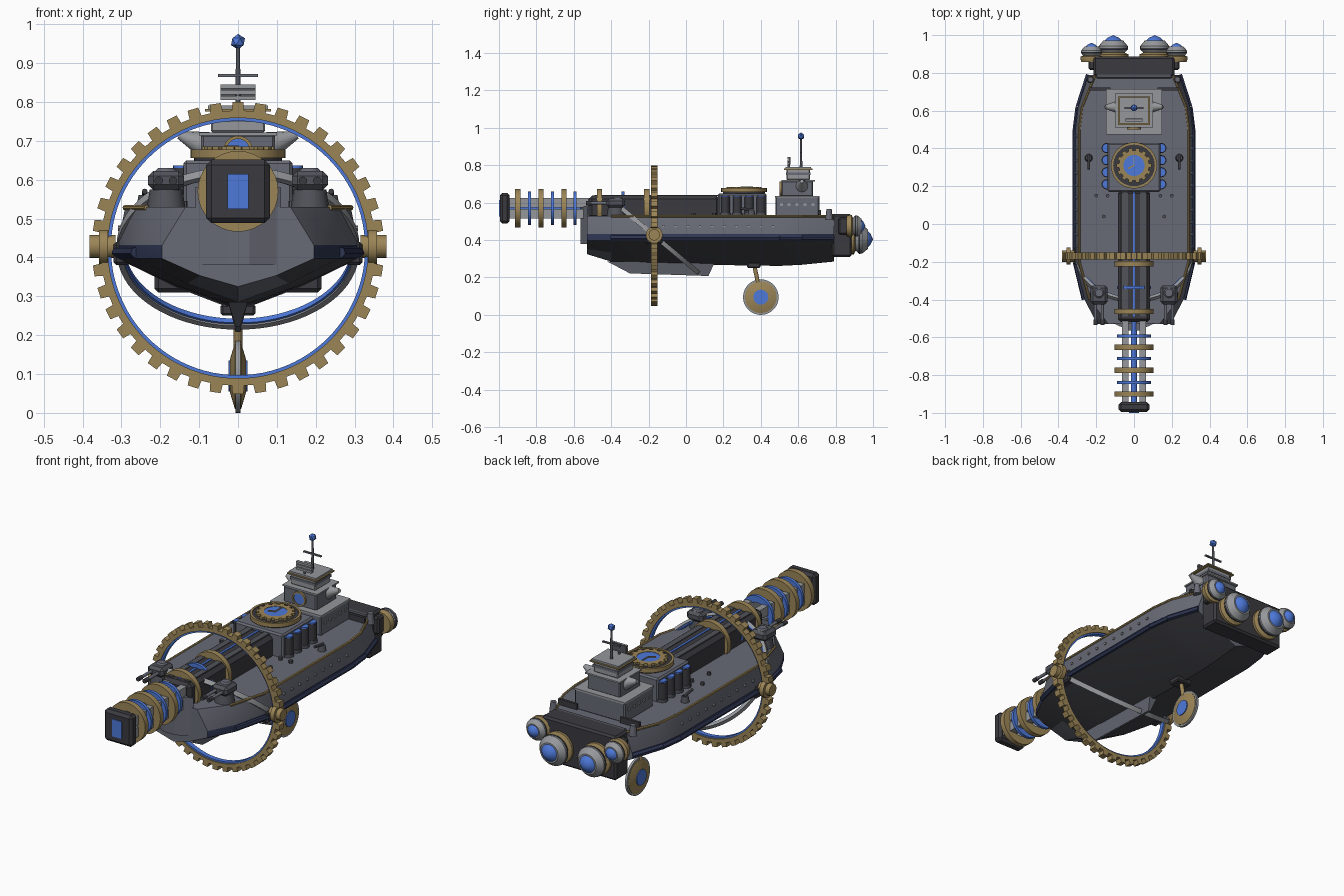
import bpy, bmesh, math
from mathutils import Vector, Matrix

if "Cube" in bpy.data.objects:
    bpy.data.objects.remove(bpy.data.objects["Cube"])

def mat(name, r, g, b):
    m = bpy.data.materials.new(name)
    m.diffuse_color = (r, g, b, 1)
    m.use_nodes = True
    m.node_tree.nodes["Principled BSDF"].inputs["Base Color"].default_value = m.diffuse_color
    return m

STEEL = mat("steel grey", .140, .147, .182)
LIGHT = mat("light grey", .30, .31, .325)
DARK = mat("dark iron", .043, .043, .051)
NAVY = mat("navy", .027, .036, .085)
GOLD = mat("brass", .33, .235, .095)
BLUE = mat("glowing blue", .075, .19, .70)
MID = mat("gunmetal", .085, .088, .105)
HULL = mat("hull charcoal", .058, .059, .070)

def finish(name, bm, *mats):
    bmesh.ops.remove_doubles(bm, verts=bm.verts, dist=1e-5)
    bmesh.ops.recalc_face_normals(bm, faces=bm.faces)
    me = bpy.data.meshes.new(name)
    bm.to_mesh(me)
    bm.free()
    for m in mats:
        me.materials.append(m)
    ob = bpy.data.objects.new(name, me)
    bpy.context.collection.objects.link(ob)
    return ob

def box(name, c, size, m, bevel=0, rot=None):
    bm = bmesh.new()
    bmesh.ops.create_cube(bm, size=1)
    bmesh.ops.scale(bm, vec=size, verts=bm.verts)
    if bevel:
        bmesh.ops.bevel(bm, geom=bm.edges[:], offset=bevel, segments=1, affect='EDGES')
    if rot:
        bmesh.ops.rotate(bm, matrix=rot, verts=bm.verts)
    bmesh.ops.translate(bm, vec=c, verts=bm.verts)
    return finish(name, bm, m)

# Spin a (radius, height) profile about an axis; ring closes the profile, teeth cuts a gear rim
def lathe(name, prof, c, axis, m, n=32, ring=False, teeth=0, tooth=0):
    bm = bmesh.new()
    q = Vector((0, 0, 1)).rotation_difference(Vector(axis))
    rmax = max(p[0] for p in prof)
    n = teeth * 4 or n
    rows = []
    for i in range(n):
        a = math.tau * i / n
        if teeth:
            a = math.tau * (i // 4 + (-.29, -.24, .24, .29)[i % 4]) / teeth
        row = []
        for r, h in prof:
            if teeth and i % 4 in (1, 2) and r > rmax - 1e-6:
                r += tooth
            row.append(bm.verts.new(Vector(c) + q @ Vector((r * math.cos(a), r * math.sin(a), h))))
        rows.append(row)
    k = len(prof)
    for i in range(n):
        a, b = rows[i], rows[(i + 1) % n]
        for j in range(k if ring else k - 1):
            l = (j + 1) % k
            bm.faces.new((a[j], a[l], b[l], b[j]))
    return finish(name, bm, m)

def rod(name, p0, p1, r0, m, r1=None, n=12):
    d = Vector(p1) - Vector(p0)
    L = d.length
    return lathe(name, [(0, 0), (r0, 0), (r0 if r1 is None else r1, L), (0, L)], p0, d, m, n)

def band(name, ri, ro, t, c, axis, m, n=48, **kw):
    return lathe(name, [(ri, -t / 2), (ro, -t / 2), (ro, t / 2), (ri, t / 2)], c, axis, m, n, True, **kw)

Y, Z = (0, 1, 0), (0, 0, 1)

# V-bottomed hull: loft through stations (y, deck half width, chine half width, keel z)
stations = [(-.53, .135, .195, .325), (-.40, .235, .262, .285), (-.20, .29, .31, .272),
            (.50, .29, .31, .262), (.62, .275, .295, .268), (.79, .205, .24, .285)]
bm = bmesh.new()
rows = []
for y, d, c, zk in stations:
    half = [(d, .53), (c, .432), (c, .397), (c * .5, (.397 + zk) / 2 - .008)]
    pts = half + [(0, zk)] + [(-x, z) for x, z in reversed(half)]
    rows.append([bm.verts.new((x, y, z)) for x, z in pts])
for a, b in zip(rows, rows[1:]):
    for j in range(9):
        f = bm.faces.new((a[j], a[(j + 1) % 9], b[(j + 1) % 9], b[j]))
        zc = f.calc_center_median().z
        f.material_index = 0 if zc > .45 else 1 if zc > .40 else 2
        if a is rows[0] and 2 < j < 5:
            f.material_index = 0
bm.faces.new(rows[0])
bm.faces.new(rows[-1])
finish("hull", bm, STEEL, NAVY, HULL)

# Brass deck trim, navy belt and portholes
for s in (-1, 1):
    for a, b in zip(stations[1:], stations[2:]):
        rod("deck_trim", (s * a[1], a[0], .528), (s * b[1], b[0], .528), .007, GOLD, n=8)
        rod("armour_belt", (s * a[2], a[0], .413), (s * b[2], b[0], .413), .015, NAVY, n=6)
    for i in range(10):
        y = -.12 + i * .065
        rod("porthole", (s * .29, y, .475), (s * .309, y, .475), .007, LIGHT, n=8)

# Keel fin
bm = bmesh.new()
side = [(-.42, .285), (-.30, .222), (.12, .208), (.155, .285)]
for s in (-1, 1):
    bm.faces.new([bm.verts.new((s * (.025 if z > .25 else .006), y, z)) for y, z in side])
bmesh.ops.bridge_loops(bm, edges=bm.edges[:])
finish("keel_fin", bm, STEEL)

# Prow wedge under the gun
bm = bmesh.new()
for z in (.38, .58):
    bm.faces.new([bm.verts.new(p + (z,)) for p in ((-.11, -.525), (-.03, -.563), (.03, -.563), (.11, -.525))])
bmesh.ops.bridge_loops(bm, edges=bm.edges[:])
finish("prow_wedge", bm, STEEL)

# Large toothed ring with blue lining and tilted inner ring
C = (0, -.17, .424)
band("gear_ring", .335, .354, .036, C, Y, GOLD, teeth=40, tooth=.022)
band("gear_ring_lining", .327, .336, .024, C, Y, BLUE, 96)
tilt = (0, math.sin(math.radians(40)), math.cos(math.radians(40)))
band("tilted_ring", .297, .312, .024, C, tilt, LIGHT, 72)
band("tilted_ring_lining", .291, .298, .014, C, tilt, BLUE, 72)
for s in (-1, 1):
    rod("ring_hub", (s * .315, -.17, .428), (s * .382, -.17, .428), .03, GOLD, n=16)
    rod("ring_hub_flange", (s * .335, -.17, .428), (s * .358, -.17, .428), .045, GOLD, n=16)
    box("ring_bracket", (s * .298, -.17, .41), (.045, .09, .06), DARK, .008)

# Main gun housing, rails, coils and muzzle
G = .57
box("gun_housing", (0, -.17, .575), (.172, .70, .125), DARK, .018)
box("housing_groove", (0, -.16, .638), (.012, .66, .006), BLUE)
for s in (-1, 1):
    box("housing_top_rail", (s * .048, -.16, .638), (.03, .66, .006), MID)
    for z in (-.03, .03):
        box("gun_rail", (s * .047, -.72, G + z), (.034, .48, .05), LIGHT)
rod("gun_core", (0, -.96, G), (0, -.5, G), .016, BLUE)
for y in (-.9, -.775, -.652, -.463, -.21):
    band("brass_coil", .06, .104, .028, (0, y, G), Y, GOLD, 32)
for y in (-.838, -.713, -.593, -.337):
    band("blue_coil", .055, .09, .016, (0, y, G), Y, BLUE, 32)
box("muzzle_block", (0, -.969, G), (.164, .053, .164), DARK, .014)
box("muzzle_glow", (0, -.996, G), (.054, .008, .09), BLUE)

# Twin-barrel turrets and small deck fittings
for s in (-1, 1):
    rod("turret_base", (s * .185, -.375, .525), (s * .185, -.375, .575), .05, MID, .042, 16)
    box("turret_body", (s * .185, -.375, .598), (.092, .10, .05), MID, .014)
    rod("turret_cap", (s * .185, -.365, .62), (s * .185, -.365, .63), .03, STEEL, .02)
    for x in (.167, .204):
        rod("turret_barrel", (s * x, -.41, .597), (s * x, -.53, .597), .008, STEEL)
        rod("turret_muzzle", (s * x, -.505, .597), (s * x, -.535, .597), .011, DARK)
    rod("deck_gun_base", (s * .24, .35, .525), (s * .24, .35, .56), .022, MID, .016)
    rod("deck_gun_barrel", (s * .24, .36, .56), (s * .24, .29, .57), .007, DARK)
    for x, y in ((.2, .15), (.14, .15), (.16, .04)):
        rod("bollard", (s * x, y, .525), (s * x, y, .545), .01, MID, n=8)
    box("deck_rail", (s * .18, .715, .545), (.11, .014, .03), DARK)
    rod("stern_bollard", (s * .23, .765, .51), (s * .23, .765, .565), .02, STEEL, .014)

# Clock block with power cells
box("clock_block", (0, .3, .585), (.28, .26, .13), STEEL, .008)
for s in (-1, 1):
    for i in range(4):
        y = .21 + i * .064
        rod("power_cell", (s * .145, y, .54), (s * .145, y, .63), .024, DARK, n=16)
        rod("power_cell_cap", (s * .145, y, .63), (s * .145, y, .637), .022, BLUE, n=16)
        rod("power_cell_foot", (s * .145, y, .53), (s * .145, y, .545), .027, MID, n=16)
rod("clock_face", (0, .31, .645), (0, .31, .673), .113, DARK, n=40)
band("clock_rim", .110, .122, .022, (0, .31, .667), Z, GOLD, 40)
band("clock_gear", .056, .080, .014, (0, .31, .678), Z, GOLD, teeth=14, tooth=.013)
rod("clock_dial", (0, .31, .67), (0, .31, .683), .057, BLUE, n=32)
box("minute_hand", (0, .333, .685), (.006, .05, .005), LIGHT)
box("hour_hand", (-.016, .302, .685), (.036, .007, .005), GOLD, rot=Matrix.Rotation(.45, 3, 'Z'))

# Bridge tiers
box("bridge_lower", (0, .595, .58), (.29, .235, .105), STEEL, .006)
box("bridge_lower_roof", (0, .595, .632), (.296, .24, .01), LIGHT)
box("bridge_middle", (0, .595, .675), (.19, .17, .085), STEEL, .006)
box("bridge_middle_roof", (0, .6, .718), (.20, .18, .008), LIGHT)
box("bridge_upper", (0, .6, .752), (.14, .125, .06), LIGHT, .004)
box("bridge_roof", (0, .6, .784), (.155, .137, .014), LIGHT)
box("bridge_roof_trim", (0, .6, .779), (.170, .150, .006), GOLD)
box("bridge_window_band", (0, .6, .755), (.146, .131, .014), STEEL)
rod("bridge_emblem_lamp", (0, .52, .675), (0, .505, .675), .032, BLUE, n=24)
band("bridge_lamp_rim", .03, .038, .016, (0, .508, .675), Y, GOLD, 24)
for s in (-1, 1):
    rod("bridge_wing", (s * .085, .62, .69), (s * .152, .62, .715), .035, LIGHT, .01, 16)
    for i in range(5):
        box("bridge_window", (s * .146, .51 + i * .042, .59), (.006, .016, .014), LIGHT)

# Mast, radar and beacon
rod("mast", (0, .615, .785), (0, .615, .95), .007, MID, .005)
box("mast_crossbar", (0, .615, .868), (.102, .01, .007), STEEL)
rod("radar_post", (0, .55, .785), (0, .55, .82), .006, MID)
for z in (.81, .825, .84):
    box("radar_slat", (0, .547, z), (.09, .01, .011), LIGHT)
box("radar_back", (0, .555, .825), (.09, .006, .04), MID)
bm = bmesh.new()
bmesh.ops.create_icosphere(bm, subdivisions=1, radius=.02, matrix=Matrix.Translation((0, .615, .955)))
finish("beacon", bm, BLUE)

# Engine block and four thrusters
box("engine_block", (0, .833, .425), (.43, .105, .23), DARK, .01)
box("engine_block_cap", (0, .79, .53), (.40, .04, .02), MID, .005)
for s in (-1, 1):
    box("engine_shoulder", (s * .215, .845, .475), (.05, .06, .09), DARK, .008)
    for x, y, z, k in ((.11, .88, .405, 1), (.225, .873, .475, .72)):
        def part(name, prof, m):
            lathe(name, [(r * k, h * k) for r, h in prof], (s * x, y, z), Y, m, 28)
        part("thruster_collar", [(0, -.02), (.074, -.02), (.081, 0), (.081, .018), (.06, .028), (0, .028)], GOLD)
        part("thruster_bell", [(0, .02), (.056, .02), (.077, .046), (.077, .062), (.052, .092), (0, .092)], LIGHT)
        part("thruster_band", [(0, .040), (.074, .040), (.079, .047), (.079, .053), (0, .053)], MID)
        part("thruster_glow", [(0, .09), (.046, .09), (.030, .106), (0, .12)], BLUE)

# Hanging stabiliser disc under the hull
S = (0, .4, .095)
lathe("stabiliser_disc", [(0, -.022), (.045, -.02), (.085, -.008), (.085, .008), (.045, .02), (0, .022)], S, (1, 0, 0), GOLD, 36)
band("stabiliser_rim", .083, .095, .012, S, (1, 0, 0), LIGHT, 36)
rod("stabiliser_glow", (-.025, .4, .095), (.025, .4, .095), .04, BLUE, n=24)
rod("stabiliser_strut", (0, .362, .28), (0, .385, .17), .011, GOLD)
box("stabiliser_mount", (0, .362, .265), (.09, .07, .03), DARK, .006)

bpy.ops.object.select_all(action='SELECT')
bpy.context.view_layer.objects.active = bpy.context.selected_objects[0]
bpy.ops.object.shade_smooth_by_angle(angle=math.radians(25))
